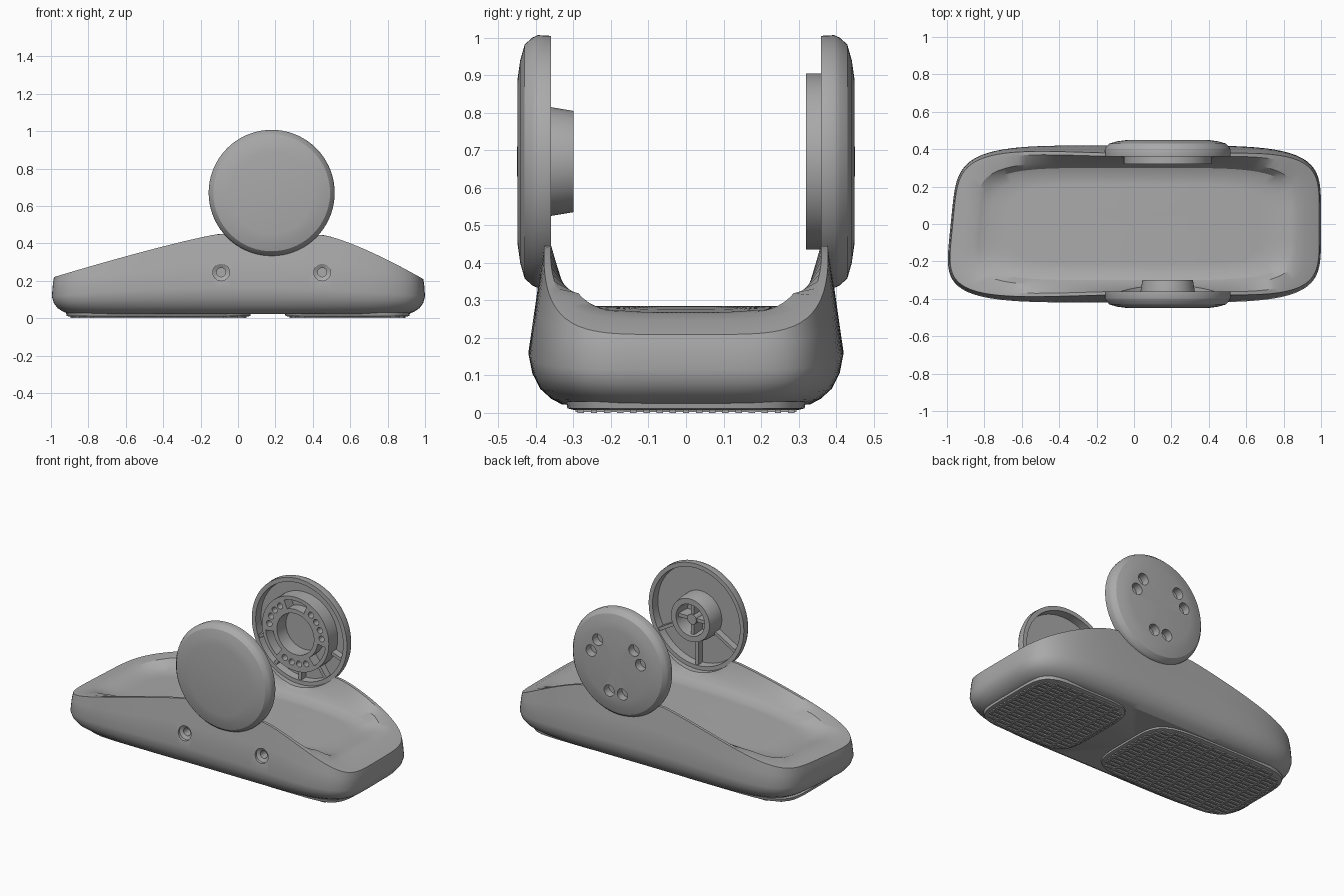
import bpy, bmesh, math
from mathutils import Matrix, Vector

old = bpy.data.objects.get("Cube")
if old:
    bpy.data.objects.remove(old)

grey = bpy.data.materials.new("grey_plastic")
grey.use_nodes = True
grey.diffuse_color = (0.4, 0.4, 0.4, 1)
grey.node_tree.nodes["Principled BSDF"].inputs["Base Color"].default_value = (0.4, 0.4, 0.4, 1)

CX, CZ = 0.18, 0.67      # hub axis of both discs
N = 160                  # points around the tray


def finish(name, bm):
    bmesh.ops.recalc_face_normals(bm, faces=bm.faces)
    me = bpy.data.meshes.new(name)
    bm.to_mesh(me)
    bm.free()
    ob = bpy.data.objects.new(name, me)
    bpy.context.collection.objects.link(ob)
    me.materials.append(grey)
    return ob


def activate(ob):
    bpy.ops.object.select_all(action='DESELECT')
    ob.select_set(True)
    bpy.context.view_layer.objects.active = ob


def smooth(ob, angle=32):
    activate(ob)
    bpy.ops.object.shade_smooth_by_angle(angle=math.radians(angle))


def loft(bm, rings):
    """Skin rings of equal length; single-point rings close the ends."""
    vs = [[bm.verts.new(p) for p in r] for r in rings]
    n = max(len(r) for r in vs)
    for a, b in zip(vs, vs[1:]):
        for i in range(n):
            j = (i + 1) % n
            quad = [a[i % len(a)], a[j % len(a)], b[j % len(b)], b[i % len(b)]]
            bm.faces.new(list(dict.fromkeys(quad)))


def lathe(name, profile, side=1, x=CX, z=CZ, seg=72):
    """Turn (radius, depth) points around an axis along y."""
    bm = bmesh.new()
    rings = []
    for r, y in profile:
        count = 1 if r == 0 else seg
        rings.append([(x + r * math.cos(math.tau * i / seg), side * y,
                       z + r * math.sin(math.tau * i / seg)) for i in range(count)])
    loft(bm, rings)
    return finish(name, bm)


def drill(name, r, y0, y1, side=1, x=CX, z=CZ, seg=24):
    return lathe(name, [(0, y0), (r, y0), (r, y1), (0, y1)], side, x, z, seg)


def cut(target, cutters):
    for c in cutters:
        m = target.modifiers.new("cut", 'BOOLEAN')
        m.operation, m.solver, m.object = 'DIFFERENCE', 'EXACT', c
        activate(target)
        bpy.ops.object.modifier_apply(modifier=m.name)
        bpy.data.objects.remove(c)


def polar(r, deg):
    a = math.radians(deg)
    return CX + r * math.cos(a), CZ + r * math.sin(a)


def add_box(bm, size, matrix):
    bmesh.ops.create_cube(bm, size=1, matrix=matrix @ Matrix.Diagonal((*size, 1)))


def spoke_matrix(r, deg, y):
    x, z = polar(r, deg)
    return Matrix.Translation((x, y, z)) @ Matrix.Rotation(-math.radians(deg), 4, 'Y')


def squircle(i, n):
    c, s = math.cos(math.tau * i / n), math.sin(math.tau * i / n)
    r = (abs(c) ** 5 + abs(s) ** 5) ** -0.2
    return c * r, s * r


# --- Tray: a rounded outline lofted up the outside, over the rim and into the pocket
def rim(x):
    if x < -0.1:
        return 0.45 - 0.235 * ((-0.1 - x) / 0.9) ** 1.15
    if x > 0.45:
        return 0.445 - 0.23 * ((x - 0.45) / 0.53) ** 1.3
    return 0.45 - 0.009 * (x + 0.1)


def floor(x):
    return 0.285 - 0.07 * (x - 0.15) ** 2


def tray_ring(inset, height, scale=1):
    pts = []
    for i in range(N):
        u, v = squircle(i, N)
        dx, dy = inset(u)
        x, y = u * (1 - dx) * scale, v * (0.42 - dy) * scale
        x += 0.1 * (y + 0.2) * max(0, -x)
        pts.append((x, y, height(x)))
    return pts


def even(d):
    return lambda u: (d, d)


def lean(t):
    def inset(u):
        d = t * 0.13 * (rim(u) - 0.13)
        return d, d
    return inset


def lip(u):
    d = 0.13 * (rim(u) - 0.13)
    return d + (0.07 if u > 0 else 0.04), d + 0.018


rings = [[(0, 0, 0.022)], tray_ring(even(0.09), lambda x: 0.022)]
for d, z in ((0.06, 0.033), (0.03, 0.052), (0.01, 0.08), (0, 0.115)):
    rings.append(tray_ring(even(d), lambda x, z=z: 0.022 + (z - 0.022) * (1.5 - 0.5 * x * x)))
rings.append(tray_ring(lean(0.5), lambda x: (0.16 + rim(x)) / 2))
rings.append(tray_ring(lean(1), rim))
rings.append(tray_ring(lip, rim))
rings.append(tray_ring(lambda u: (0.13, 0.09), lambda x: min(floor(x) + 0.06, rim(x) - 0.012)))
rings.append(tray_ring(lambda u: (0.16, 0.12), lambda x: min(floor(x) + 0.02, rim(x) - 0.022)))
for s in (1, 0.85, 0.65, 0.4, 0.2):
    rings.append(tray_ring(lambda u: (0.21, 0.17), lambda x: min(floor(x), rim(x) - 0.03), s))
rings.append([(0, 0, floor(0))])
bm = bmesh.new()
loft(bm, rings)
tray = finish("tray", bm)

# Seats for the discs, and two stepped screw holes in the front wall
cutters = [drill("seat_cutter", 0.333, 0.2, 0.6, s, seg=72) for s in (-1, 1)]
for x in (-0.09, 0.45):
    cutters.append(lathe("screw_cutter", [(0, 0.6), (0.045, 0.6), (0.045, 0.395), (0.024, 0.385),
                                          (0.024, 0.33), (0, 0.33)], -1, x, 0.245, 32))
cut(tray, cutters)
smooth(tray, 28)

# --- Discs: domed outside, dished inside
shell = [(0.305, 0.41), (0.308, 0.36), (0.335, 0.36), (0.337, 0.395), (0.33, 0.41),
         (0.312, 0.43), (0.27, 0.442), (0.22, 0.449), (0, 0.45)]
front_disc = lathe("front_disc", [(0, 0.405), (0.095, 0.405), (0.1, 0.3), (0.135, 0.3),
                                  (0.145, 0.36), (0.145, 0.41)] + shell, -1)
back_disc = lathe("back_disc", [(0, 0.41), (0.13, 0.41), (0.13, 0.32), (0.235, 0.32),
                                (0.235, 0.41)] + shell)

# Back disc: paired bolt holes outside, small holes and curved slots in the ring
cutters = []
for mid in (30, 150, 270):
    for off in (-15, 15):
        cutters.append(drill("bolt_cutter", 0.036, 0.4, 0.6, 1, *polar(0.18, mid + off)))
    for off in (-24, -8, 8, 24):
        cutters.append(drill("pin_cutter", 0.019, 0.2, 0.375, 1, *polar(0.185, mid + off), 16))
    arc = [polar(0.212, mid + 60 + a) for a in range(-22, 23, 4)]
    arc += [polar(0.157, mid + 60 - a) for a in range(-22, 23, 4)]
    bm = bmesh.new()
    near, far = ([bm.verts.new((x, y, z)) for x, z in arc] for y in (0.2, 0.385))
    bm.faces.new(near)
    bm.faces.new(far)
    for i in range(len(arc)):
        bm.faces.new((near[i - 1], near[i], far[i], far[i - 1]))
    cutters.append(finish("slot_cutter", bm))
cut(back_disc, cutters)
smooth(front_disc)
smooth(back_disc)

# Stiffening ribs in the dishes
for name, side, angles, r0 in (("front_disc_ribs", -1, (210, 270, 330), 0.14),
                               ("back_disc_ribs", 1, (200, 235, 270, 305, 340), 0.23)):
    bm = bmesh.new()
    for a in angles:
        add_box(bm, (0.315 - r0, 0.045, 0.02), spoke_matrix((r0 + 0.315) / 2, a, side * 0.39))
    finish(name, bm)

# Cross and centre pin inside the front hub
bm = bmesh.new()
for a in (0, 90):
    add_box(bm, (0.195, 0.085, 0.022), spoke_matrix(0, a, -0.365))
finish("hub_cross", bm)
smooth(drill("hub_pin", 0.032, 0.315, 0.41, -1))

# --- Foot pads with a grid of grip bars underneath
for side, x0, x1 in (("right", -0.92, 0.07), ("left", 0.25, 0.92)):
    mid, a, b = (x0 + x1) / 2, (x1 - x0) / 2, 0.32
    bm = bmesh.new()
    pad = [[(mid, 0, 0.008)]]
    for d, z in ((0.02, 0.008), (0.004, 0.012), (0, 0.03)):
        pad.append([(mid + u * (a - d), v * (b - d), z)
                    for u, v in (squircle(i, 64) for i in range(64))])
    pad.append([(mid, 0, 0.03)])
    loft(bm, pad)
    smooth(finish(side + "_foot_pad", bm))
    bm = bmesh.new()
    a, b = a - 0.025, b - 0.025
    for i in range(17):
        t = -0.95 + 1.9 * i / 16
        length = 2 * a * (1 - abs(t) ** 5) ** 0.2
        add_box(bm, (length, 0.017, 0.01), Matrix.Translation((mid, t * b, 0.005)))
    count = round(2 * a / 0.09)
    for i in range(count + 1):
        t = -0.95 + 1.9 * i / count
        length = 2 * b * (1 - abs(t) ** 5) ** 0.2
        add_box(bm, (0.014, length, 0.008), Matrix.Translation((mid + t * a, 0, 0.006)))
    finish(side + "_grip_bars", bm)
